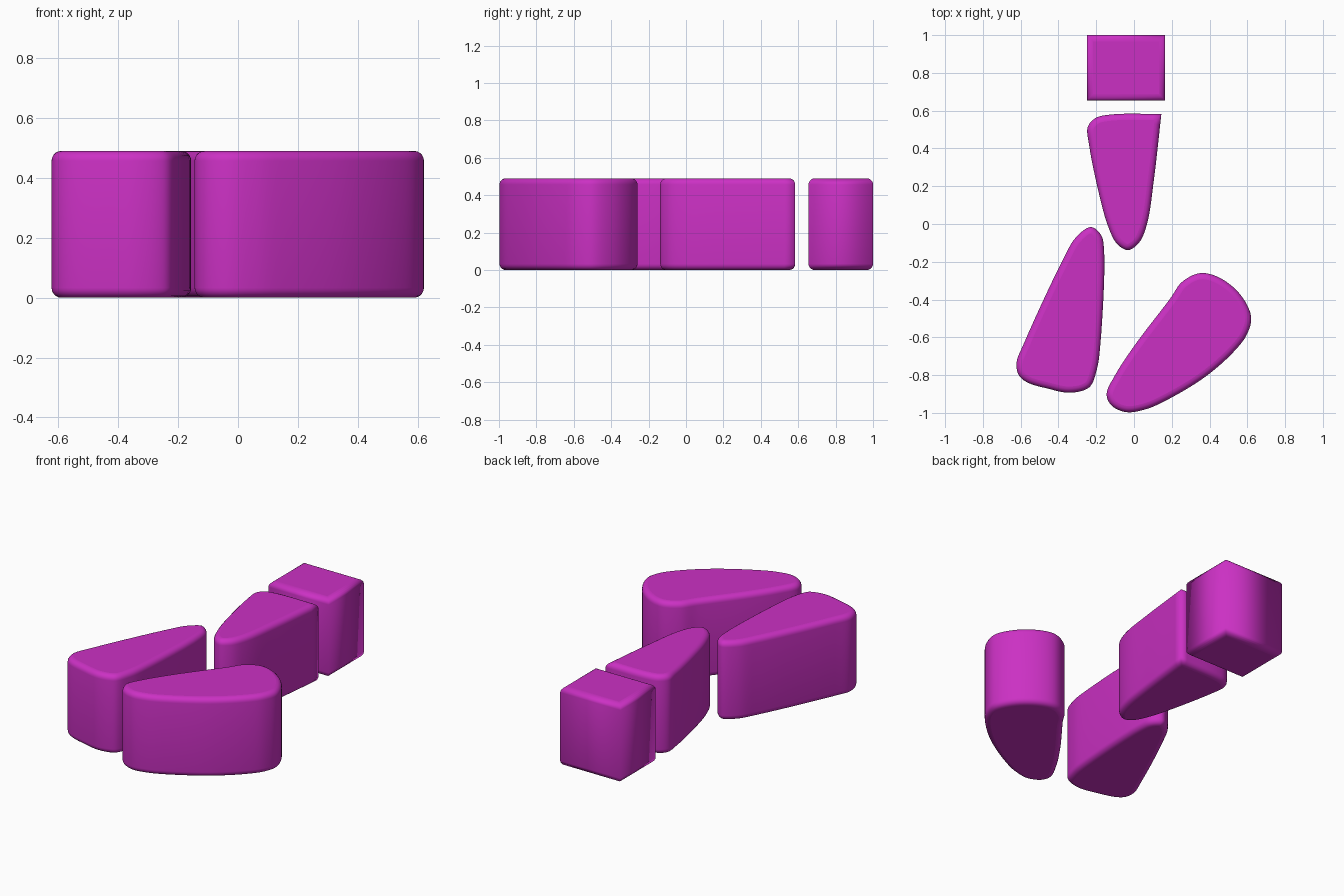
import bpy
import bmesh
import math
from mathutils import Vector

if "Cube" in bpy.data.objects:
    bpy.data.objects.remove(bpy.data.objects["Cube"], do_unlink=True)

HEIGHT = 0.49
ROUND = 0.033      # radius of the rounded rims
RIM_STEPS = 5
CURVE_STEPS = 6

magenta = bpy.data.materials.new("magenta")
magenta.use_nodes = True
colour = (0.60, 0.03, 0.55, 1)
magenta.diffuse_color = colour
magenta.node_tree.nodes["Principled BSDF"].inputs["Base Color"].default_value = colour


def smooth_outline(points, corner=False):
    """Curve through the points; with corner, the first point stays sharp."""
    pts = [Vector(p) for p in points]
    if corner:
        path = [2 * pts[0] - pts[1]] + pts + [pts[0], 2 * pts[0] - pts[-1]]
    else:
        path = [pts[-1]] + pts + pts[:2]
    outline = []
    for a, b, c, d in zip(path, path[1:], path[2:], path[3:]):
        # Spacing by root of distance avoids overshoot
        ta, tb, tc = (math.sqrt((q - p).length) for p, q in ((a, b), (b, c), (c, d)))
        m1 = (c - b) + tb * ((b - a) / ta - (c - a) / (ta + tb))
        m2 = (c - b) + tb * ((d - c) / tc - (d - b) / (tb + tc))
        for i in range(CURVE_STEPS):
            t = i / CURVE_STEPS
            u = 1 - t
            outline.append(b * u * u * (1 + 2 * t) + c * t * t * (3 - 2 * t)
                           + m1 * t * u * u - m2 * t * t * u)
    return outline


def inset_outline(outline, amount):
    """Move a counter-clockwise outline inwards with mitred corners."""
    ring = []
    for i, p in enumerate(outline):
        e1 = (p - outline[i - 1]).normalized()
        e2 = (outline[(i + 1) % len(outline)] - p).normalized()
        n1, n2 = Vector((-e1.y, e1.x)), Vector((-e2.y, e2.x))
        ring.append(p + (n1 + n2) * amount / (1 + n1.dot(n2)))
    return ring


def make_slab(name, outline):
    """Raise an outline into a slab with rounded top and bottom rims."""
    area = sum(outline[i - 1].cross(p) for i, p in enumerate(outline))
    if area < 0:
        outline = outline[::-1]
    quarter = [(ROUND * (1 - math.sin(a)), ROUND * (1 - math.cos(a)))
               for a in (i * math.pi / 2 / RIM_STEPS for i in range(RIM_STEPS + 1))]
    levels = quarter + [(d, HEIGHT - z) for d, z in reversed(quarter)]
    bm = bmesh.new()
    rings = [[bm.verts.new((p.x, p.y, z)) for p in inset_outline(outline, d)]
             for d, z in levels]
    for low, high in zip(rings, rings[1:]):
        for i in range(len(low)):
            face = bm.faces.new((low[i - 1], low[i], high[i], high[i - 1]))
            face.smooth = True
    bm.faces.new(rings[0][::-1])
    bm.faces.new(rings[-1])
    mesh = bpy.data.meshes.new(name)
    bm.to_mesh(mesh)
    bm.free()
    mesh.materials.append(magenta)
    obj = bpy.data.objects.new(name, mesh)
    bpy.context.collection.objects.link(obj)


# Square block at the back
make_slab("back_block", [Vector(p) for p in
                         ((-0.25, 0.655), (0.165, 0.655), (0.165, 1), (-0.25, 1))])

# Tapered wedge with one sharp corner
make_slab("middle_wedge", smooth_outline(
    [(0.145, 0.583), (-0.12, 0.58), (-0.205, 0.56), (-0.245, 0.513),
     (-0.238, 0.42), (-0.19, 0.18), (-0.138, -0.01), (-0.09, -0.105),
     (-0.032, -0.138), (0.026, -0.1), (0.069, 0), (0.106, 0.24)], corner=True))

# Rounded wedge on the right
make_slab("right_wedge", smooth_outline(
    [(-0.228, -0.016), (-0.175, -0.058), (-0.158, -0.143), (-0.18, -0.66),
     (-0.196, -0.767), (-0.228, -0.855), (-0.265, -0.88), (-0.35, -0.893),
     (-0.45, -0.873), (-0.566, -0.838), (-0.61, -0.8), (-0.622, -0.735),
     (-0.582, -0.63), (-0.38, -0.196), (-0.307, -0.07)]))

# Rounded wedge on the left
make_slab("left_wedge", smooth_outline(
    [(0.35, -0.26), (0.45, -0.283), (0.56, -0.37), (0.62, -0.49),
     (0.6, -0.58), (0.534, -0.67), (0.376, -0.81), (0.164, -0.937),
     (0.058, -0.982), (-0.042, -0.996), (-0.12, -0.96), (-0.145, -0.9),
     (-0.1, -0.8), (0.005, -0.64), (0.19, -0.397), (0.254, -0.307)]))
